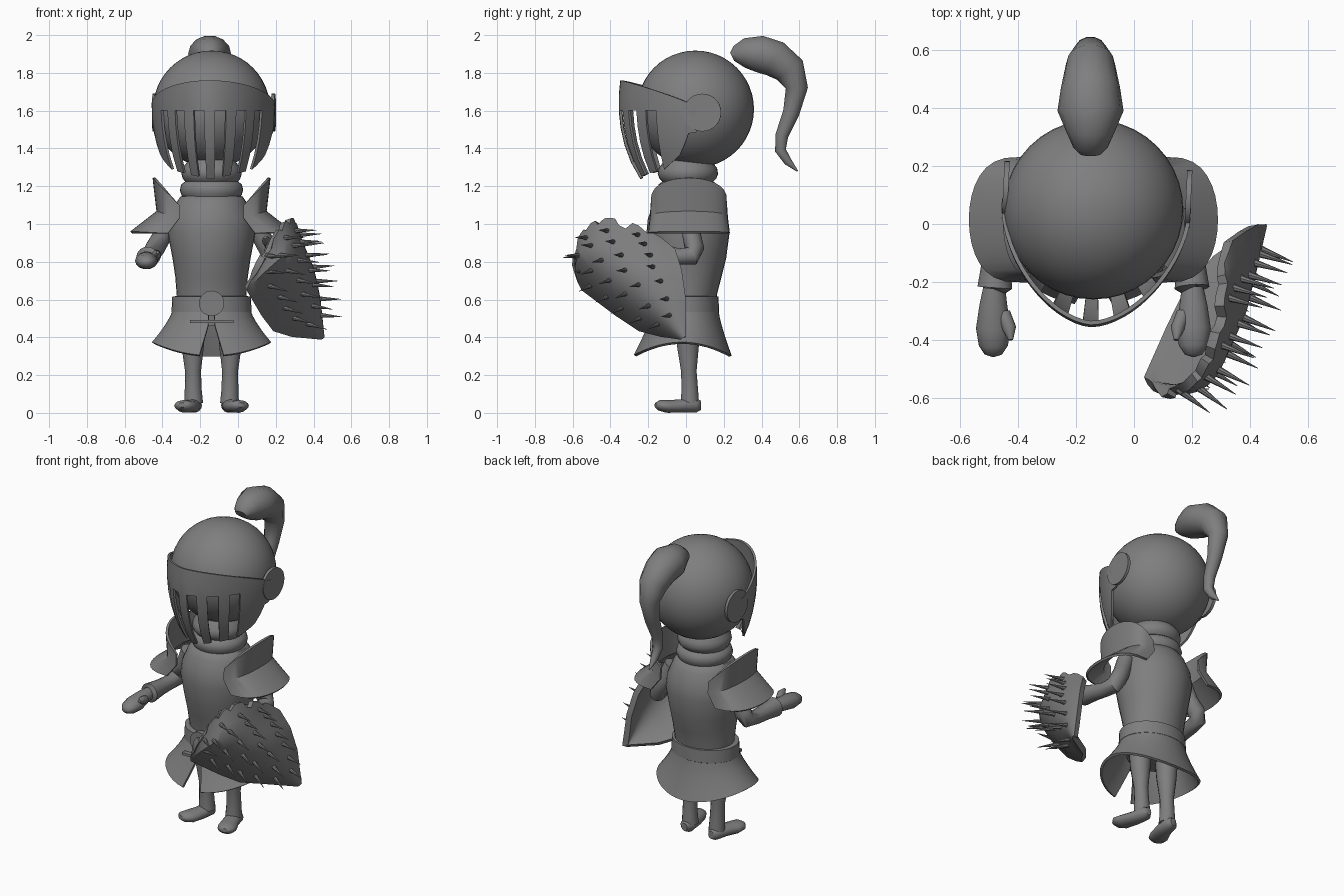
import bpy, bmesh, math
from mathutils import Vector

if "Cube" in bpy.data.objects:
    bpy.data.objects.remove(bpy.data.objects["Cube"])

CX = -0.14  # body centre line
GREY = (0.21, 0.21, 0.21, 1)
steel = bpy.data.materials.new("plain_grey")
steel.use_nodes = True
steel.diffuse_color = GREY
steel.node_tree.nodes["Principled BSDF"].inputs["Base Color"].default_value = GREY


def finish(name, bm, thick=0, angle=40):
    bmesh.ops.recalc_face_normals(bm, faces=bm.faces)
    mesh = bpy.data.meshes.new(name)
    bm.to_mesh(mesh)
    bm.free()
    ob = bpy.data.objects.new(name, mesh)
    bpy.context.collection.objects.link(ob)
    mesh.materials.append(steel)
    bpy.ops.object.select_all(action="DESELECT")
    ob.select_set(True)
    bpy.context.view_layer.objects.active = ob
    if thick:
        mod = ob.modifiers.new("thickness", "SOLIDIFY")
        mod.thickness, mod.offset = thick, 0
        bpy.ops.object.modifier_apply(modifier=mod.name)
    bpy.ops.object.shade_smooth_by_angle(angle=math.radians(angle))


def loft(name, rings, closed=True, thick=0, angle=40, skip=None):
    """Skin a list of point rows."""
    bm = bmesh.new()
    rows = [[bm.verts.new(p) for p in r] for r in rings]
    n = len(rows[0])
    for j in range(len(rows) - 1):
        for i in range(n if closed else n - 1):
            if not (skip and skip(i, j)):
                k = (i + 1) % n
                bm.faces.new((rows[j][i], rows[j][k], rows[j + 1][k], rows[j + 1][i]))
    if closed:
        bm.faces.new(rows[0])
        bm.faces.new(rows[-1])
    bmesh.ops.remove_doubles(bm, verts=bm.verts, dist=1e-5)
    loose = [v for v in bm.verts if not v.link_faces]
    bmesh.ops.delete(bm, geom=loose, context="VERTS")
    finish(name, bm, thick, angle)


def lathe(name, profile, cy=0, n=32):
    """Elliptical rings given as (z, half width, half depth)."""
    turn = [math.tau * i / n for i in range(n)]
    loft(name, [[(CX + rx * math.cos(a), cy + ry * math.sin(a), z) for a in turn]
                for z, rx, ry in profile])


def tube(name, path, n=14):
    """Tapered tube along (x, y, z, width, height) stations."""
    pts = [Vector(p[:3]) for p in path]
    rings = []
    for i, p in enumerate(path):
        tan = (pts[min(i + 1, len(pts) - 1)] - pts[max(i - 1, 0)]).normalized()
        a = (Vector((1, 0, 0)) - tan * tan.x).normalized()
        b = tan.cross(a)
        rings.append([pts[i] + a * p[3] * math.cos(t) + b * p[-1] * math.sin(t)
                      for t in (math.tau * k / n for k in range(n))])
    loft(name, rings, angle=50)


def lerp_table(table, t):
    for (t0, v0), (t1, v1) in zip(table, table[1:]):
        if t <= t1:
            return v0 + (v1 - v0) * (t - t0) / (t1 - t0)


def disc(name, centre, radius, depth, rotation):
    bpy.ops.mesh.primitive_cylinder_add(vertices=28, radius=radius, depth=depth,
                                        location=centre, rotation=rotation)
    ob = bpy.context.object
    ob.name = name
    ob.data.materials.append(steel)
    bpy.ops.object.shade_smooth_by_angle(angle=math.radians(40))


# Helmet dome
bpy.ops.mesh.primitive_uv_sphere_add(segments=40, ring_count=24, radius=0.31,
                                     location=(CX, 0.05, 1.608))
helmet = bpy.context.object
helmet.name = "helmet"
helmet.data.materials.append(steel)
bpy.ops.object.shade_smooth()

# Visor: pointed curved band with hanging bars, turned slightly to one side
YAW = -0.05
BAR = 10
angles = list(range(-95, -55, 5)) + list(range(-55, 56, BAR // 2)) + list(range(60, 96, 5))
hem = [(0, 1.24), (55, 1.29), (74, 1.36), (80, 1.42), (84, 1.48), (100, 1.49)]
levels = [0, 0.5, 1, 1.25, 1.5, 1.75, 2]


def turned(x, y, z):
    return Vector((CX + 0.01 + x - y * YAW, 0.05 + y + x * YAW, z))


def visor_point(deg, level):
    a = math.radians(deg)
    top = 1.63 + 0.13 * max(0, math.cos(a))
    low = lerp_table(hem, abs(deg))
    z = top + (1.6 - top) * level if level <= 1 else 1.6 + (low - 1.6) * (level - 1)
    s = math.sqrt(1 - ((z - 1.64) / 0.57) ** 2)
    depth = math.copysign((1 - abs(math.sin(a)) ** 1.7) ** (1 / 1.7), math.cos(a))
    return turned(0.32 * s * math.sin(a), -0.4 * s * depth, z)


def is_slot(i, j):
    mid = (angles[i] + angles[i + 1]) / 2
    return levels[j] >= 1 and abs(mid) < 55 and int((mid + 55) // BAR) % 2 == 0


loft("visor", [[visor_point(d, l) for d in angles] for l in levels],
     closed=False, thick=0.014, skip=is_slot)
for s in (-1, 1):
    disc("visor_hinge", turned(s * 0.315, 0.052, 1.59), 0.1, 0.018, (0, math.pi / 2, YAW))

# Plume
plume = [(0.245, 1.885, 0.04, 0.025), (0.265, 1.895, 0.06, 0.05), (0.31, 1.905, 0.08, 0.08),
         (0.39, 1.9, 0.114, 0.1), (0.47, 1.875, 0.102, 0.1), (0.55, 1.815, 0.085, 0.087),
         (0.587, 1.72, 0.06, 0.06), (0.557, 1.59, 0.045, 0.045), (0.508, 1.47, 0.035, 0.035),
         (0.5, 1.39, 0.03, 0.03), (0.54, 1.33, 0.022, 0.022), (0.59, 1.28, 0.004, 0.004)]
tube("plume", [(CX - 0.01, *p) for p in plume])

# Neck rings and torso
lathe("neck_guard", [(1.12, 0.14, 0.14), (1.155, 0.16, 0.155), (1.18, 0.168, 0.165), (1.21, 0.16, 0.155),
                     (1.225, 0.14, 0.135), (1.24, 0.152, 0.15), (1.265, 0.16, 0.16),
                     (1.295, 0.155, 0.155), (1.34, 0.12, 0.12)], 0.01)
lathe("breastplate", [(0.46, 0.17, 0.14), (0.63, 0.185, 0.155), (0.72, 0.192, 0.178), (0.82, 0.207, 0.203),
                      (0.95, 0.232, 0.22), (1.03, 0.222, 0.212), (1.11, 0.188, 0.18),
                      (1.145, 0.165, 0.155), (1.155, 0.13, 0.13)], 0.01)

# Belt, buckle and skirt
lathe("belt", [(0.53, 0.205, 0.17), (0.535, 0.212, 0.175), (0.615, 0.208, 0.172), (0.62, 0.18, 0.15)])
disc("buckle", (CX, -0.18, 0.58), 0.067, 0.03, (math.pi / 2, 0, 0))


def skirt_point(u, v):
    rx, ry = 0.2 + 0.11 * v ** 1.3, 0.165 + 0.09 * v ** 1.2
    gap = (0.015 + 0.07 * max(0, v - 0.3)) / rx
    a = gap + u * (math.tau - 2 * gap)
    z = 0.54 - v * (0.17 + 0.07 * math.cos(a) ** 2)
    return (CX + rx * math.sin(a), -0.02 * v - ry * math.cos(a), z)


loft("skirt", [[skirt_point(i / 40, j / 6) for i in range(41)] for j in range(7)],
     closed=False, thick=0.015)
bpy.ops.mesh.primitive_cube_add(size=1, location=(CX, -0.195, 0.485))
bar = bpy.context.object
bar.name = "skirt_clasp"
bar.scale = (0.23, 0.03, 0.016)
bar.data.materials.append(steel)

# Pauldrons: upright collar, crease and flared rim
def pauldron_row(s, x0, x1, z0, z1, half):
    row = []
    for k in range(17):
        a = math.pi * (k / 16 - 0.5)
        f = max(0, math.cos(a)) ** 0.6
        row.append((CX + s * (x0 + (x1 - x0) * f), 0.015 + half * math.sin(a), z0 + (z1 - z0) * f))
    return row


ARM = [(0.22, 0.02, 1.04, 0.05), (0.26, 0.03, 0.94, 0.05), (0.3, 0.045, 0.87, 0.052),
       (0.32, 0.03, 0.83, 0.05), (0.33, -0.04, 0.82, 0.044), (0.335, -0.12, 0.82, 0.048),
       (0.34, -0.22, 0.82, 0.06), (0.342, -0.225, 0.82, 0.04)]
HAND = [(0.342, -0.22, 0.82, 0.038, 0.036), (0.345, -0.28, 0.815, 0.048, 0.04), (0.345, -0.36, 0.805, 0.06, 0.045),
        (0.345, -0.42, 0.8, 0.05, 0.038), (0.345, -0.45, 0.795, 0.03, 0.022), (0.345, -0.458, 0.795, 0.006, 0.005)]
THUMB = [(0.31, -0.31, 0.82, 0.025), (0.29, -0.36, 0.84, 0.024), (0.285, -0.4, 0.85, 0.008)]
LEG = [(0.1, 0.01, 0.5, 0.07), (0.1, 0.01, 0.36, 0.06), (0.098, 0.015, 0.22, 0.042),
       (0.097, 0.02, 0.12, 0.045), (0.095, 0.02, 0.05, 0.05)]
FOOT = [(0.095, 0.08, 0.04, 0.02, 0.025), (0.095, 0.05, 0.04, 0.045, 0.04), (0.11, -0.03, 0.036, 0.05, 0.036),
        (0.135, -0.1, 0.034, 0.058, 0.034), (0.15, -0.14, 0.04, 0.05, 0.028), (0.155, -0.162, 0.042, 0.02, 0.012)]

for s, side in ((-1, "right"), (1, "left")):
    loft(side + "_pauldron", [pauldron_row(s, 0.17, 0.305, 1.1, 1.245, 0.195),
                              pauldron_row(s, 0.17, 0.285, 1.03, 1.065, 0.2),
                              pauldron_row(s, 0.23, 0.425, 0.95, 0.955, 0.21)],
         closed=False, thick=0.015, angle=30)
    for part, path in (("arm", ARM), ("hand", HAND), ("thumb", THUMB), ("leg", LEG), ("foot", FOOT)):
        lift = 0.2 if s > 0 and path in (ARM, HAND, THUMB) else 0
        tube(side + "_" + part, [(CX + s * x, y, z + lift * max(0, -y), *r) for x, y, z, *r in path])

# Shield: rows of one edge, ridge and other edge, from tip to top
SHIELD = [[Vector(p) for p in row] for row in (
    ((0.435, -0.015, 0.4), (0.44, -0.01, 0.4), (0.44, -0.005, 0.4)),
    ((0.28, -0.12, 0.415), (0.405, -0.1, 0.485), (0.425, -0.005, 0.5)),
    ((0.18, -0.24, 0.445), (0.38, -0.19, 0.57), (0.41, -0.005, 0.61)),
    ((0.12, -0.36, 0.525), (0.345, -0.35, 0.72), (0.375, -0.025, 0.75)),
    ((0.04, -0.54, 0.66), (0.28, -0.5, 0.87), (0.325, -0.06, 0.86)),
    ((0.11, -0.6, 0.79), (0.255, -0.45, 1.02), (0.3, -0.14, 0.92)))]


def shield_point(u, t):
    j = min(int(t), 4)
    a, m, b = (SHIELD[j][k].lerp(SHIELD[j + 1][k], t - j) for k in range(3))
    return a * (2 * u - 1) * (u - 1) + m * 4 * u * (1 - u) + b * u * (2 * u - 1)


rows = [[shield_point(i / 20, j / 3) for i in range(21)] for j in range(16)]
for i, dent in ((2, 0.3), (3, 0.35), (7, 0.15), (10, 0.18), (14, 0.25), (15, 0.35), (18, 0.25)):
    rows[-1][i] = shield_point(i / 20, 5 - dent)
loft("shield", rows, closed=False, thick=0.035, angle=35)

# Spikes standing off the shield
bm = bmesh.new()
for t, count in ((1.2, 2), (2, 3), (2.6, 4), (3.1, 4), (3.6, 5), (4.1, 5), (4.55, 4)):
    for k in range(count):
        u = (k + 0.7) / (count + 0.4)
        p = shield_point(u, t)
        normal = (shield_point(u + 0.02, t) - p).cross(shield_point(u, t + 0.02) - p).normalized()
        if normal.x < 0:
            normal.negate()
        aim = (normal * 0.4 + Vector((0.9, -0.4, -0.08))).normalized()
        mat = aim.to_track_quat("Z", "Y").to_matrix().to_4x4()
        mat.translation = p + aim * 0.065
        bmesh.ops.create_cone(bm, cap_ends=True, segments=8, radius1=0.015, radius2=0.001,
                              depth=0.14, matrix=mat)
finish("shield_spikes", bm)
